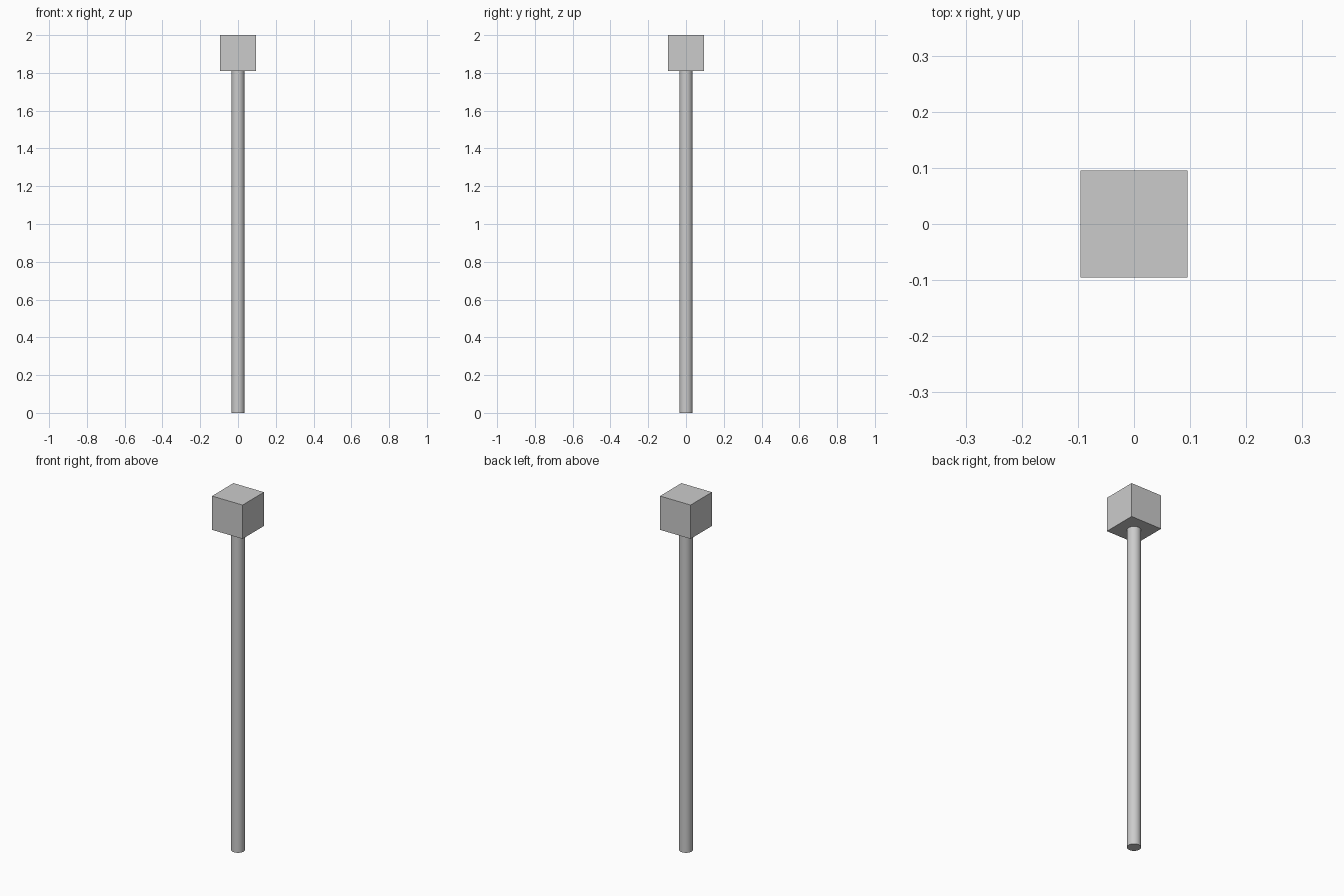
import bpy

if "Cube" in bpy.data.objects:
    bpy.data.objects.remove(bpy.data.objects["Cube"])

HEIGHT = 2.0
HEAD = 0.19      # side of the cube head
RADIUS = 0.035   # handle radius
shaft = HEIGHT - HEAD

# Round handle, standing on the ground and meeting the underside of the head
bpy.ops.mesh.primitive_cylinder_add(vertices=32, radius=RADIUS, depth=shaft,
                                    location=(0, 0, shaft / 2))
bpy.context.object.name = "handle"
bpy.ops.object.shade_smooth_by_angle()

# Cube head
bpy.ops.mesh.primitive_cube_add(size=HEAD, location=(0, 0, HEIGHT - HEAD / 2))
bpy.context.object.name = "head"
